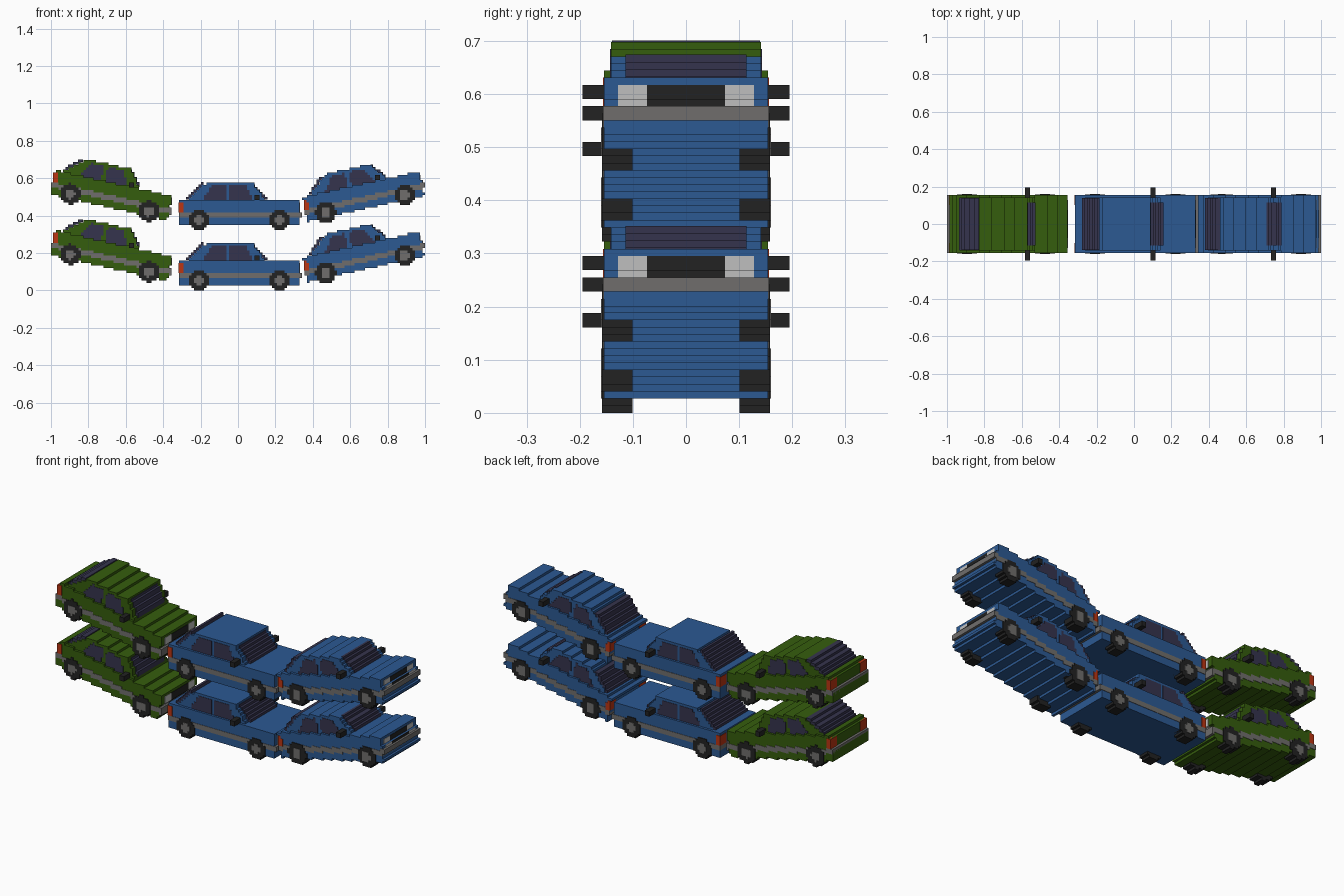
import bpy, bmesh, math

cube = bpy.data.objects.get("Cube")
if cube:
    bpy.data.objects.remove(cube, do_unlink=True)

V = 2 / 149            # block size
TIER = 24 * V          # height between the two rows of cars
TILT = math.radians(12.6)
PIVOT = (0.005, 0.054)  # midpoint of the axles


def material(name, rgb):
    m = bpy.data.materials.new(name)
    m.use_nodes = True
    m.diffuse_color = (*rgb, 1)
    bsdf = m.node_tree.nodes["Principled BSDF"]
    bsdf.inputs["Base Color"].default_value = (*rgb, 1)
    bsdf.inputs["Roughness"].default_value = 0.8
    return m


BLUE = material("blue paint", (0.025, 0.100, 0.290))
GREEN = material("green paint", (0.036, 0.110, 0.004))
GLASS = material("tinted glass", (0.036, 0.034, 0.075))
BLACK = material("black rubber", (0.016, 0.016, 0.016))
GREY = material("grey trim", (0.160, 0.155, 0.150))
WHITE = material("white lamp", (0.52, 0.52, 0.52))
RED = material("red lamp", (0.50, 0.035, 0.006))


def inside(x, z, outline):
    hit = False
    for (x1, z1), (x2, z2) in zip(outline, outline[1:] + outline[:1]):
        if (z1 > z) != (z2 > z) and x < (x2 - x1) * (z - z1) / (z2 - z1) + x1:
            hit = not hit
    return hit


def box(x0, x1, z0, z1):
    return [(x0, z0), (x1, z0), (x1, z1), (x0, z1)]


def disc(x, z, r):
    return [(x + r * math.cos(a * math.tau / 24), z + r * math.sin(a * math.tau / 24))
            for a in range(24)]


def stepped_part(name, outline, y0, y1, mat, place, push=(0, 0)):
    """Fill a tilted side outline with grid blocks and extrude it from y0 to y1."""
    cx, cz, ang = place
    c, s = math.cos(ang), math.sin(ang)
    pts = [(cx + (x - PIVOT[0]) * c - (z - PIVOT[1]) * s,
            cz + (x - PIVOT[0]) * s + (z - PIVOT[1]) * c) for x, z in outline]
    i0, i1 = (int(f((p[0] + 1) / V for p in pts)) for f in (min, max))
    k0, k1 = (int(f(p[1] / V for p in pts)) for f in (min, max))
    bm, grid = bmesh.new(), {}

    def corner(i, k):
        if (i, k) not in grid:
            grid[i, k] = bm.verts.new((i * V - 1 + push[0], y0, k * V + push[1]))
        return grid[i, k]

    for i in range(i0 - 1, i1 + 2):
        for k in range(k0 - 1, k1 + 2):
            if inside((i + 0.5) * V - 1, (k + 0.5) * V, pts):
                bm.faces.new([corner(i, k), corner(i + 1, k),
                              corner(i + 1, k + 1), corner(i, k + 1)])
    out = bmesh.ops.extrude_face_region(bm, geom=bm.faces[:], use_keep_orig=True)
    for v in out["geom"]:
        if isinstance(v, bmesh.types.BMVert):
            v.co.y = y1
    bmesh.ops.recalc_face_normals(bm, faces=bm.faces[:])
    bmesh.ops.dissolve_limit(bm, angle_limit=0.01, verts=bm.verts[:], edges=bm.edges[:])
    me = bpy.data.meshes.new(name)
    bm.to_mesh(me)
    bm.free()
    me.materials.append(mat)
    for tier in ("lower", "upper"):
        ob = bpy.data.objects.new(tier + "_" + name, me)
        ob.location.z = TIER if tier == "upper" else 0
        bpy.context.collection.objects.link(ob)


def car(label, paint, place):
    def part(name, outline, y0, y1, mat, push=(0, 0)):
        stepped_part(label + "_" + name, outline, y0, y1, mat, place, push)

    def both(name, outline, y0, y1, mat, push=(0, 0)):
        part("left_" + name, outline, y0, y1, mat, push)
        part("right_" + name, outline, -y1, -y0, mat, push)

    wide, roof = 11.5 * V, 10.5 * V
    e = 0.002
    # Painted shell: lower body and narrower cabin
    part("body", box(-0.315, 0.325, 0.027, 0.161), -wide, wide, paint)
    part("cabin", [(-0.27, 0.150), (0.145, 0.150), (0.145, 0.165), (0.075, 0.256),
                   (-0.165, 0.256), (-0.27, 0.165)], -roof, roof, paint)
    # Glass
    part("windshield", [(0.065, 0.240), (0.078, 0.248), (0.152, 0.165), (0.130, 0.160)],
         -8.5 * V, 8.5 * V, GLASS, (0.003, 0.003))
    part("rear_window", [(-0.180, 0.236), (-0.187, 0.250), (-0.283, 0.165), (-0.255, 0.160)],
         -roof + e, roof - e, GLASS, (-0.003, 0.003))
    both("rear_side_window", [(-0.190, 0.160), (-0.065, 0.160), (-0.065, 0.238),
                              (-0.140, 0.238)], roof - V, roof + e, GLASS)
    both("front_side_window", [(-0.045, 0.160), (0.078, 0.160), (0.040, 0.238),
                               (-0.045, 0.238)], roof - V, roof + e, GLASS)
    both("mirror", box(0.085, 0.113, 0.160, 0.188), roof - V, 14.5 * V, BLACK)
    # Trim belt with the front bumper
    part("belt", box(-0.317, 0.342, 0.066, 0.094), -wide - e, wide + e, GREY)
    # Lamps and grille
    part("grille", box(0.300, 0.325, 0.094, 0.148), -5.5 * V, 5.5 * V, BLACK, (e, 0))
    both("headlight", box(0.300, 0.325, 0.094, 0.148), 5.5 * V, 9.5 * V, WHITE, (e, 0))
    both("tail_light", box(-0.315, -0.290, 0.094, 0.148), 7.5 * V, wide + e, RED, (-e, 0))
    # Wheels
    for end, x in (("rear", -0.21), ("front", 0.22)):
        both(end + "_wheel", disc(x, 0.054, 0.0555), 7.5 * V, wide + 2 * e, BLACK)
        both(end + "_hub", disc(x, 0.054, 0.027), 9.5 * V, wide + 3 * e, GREY)


car("middle_car", BLUE, (0.005, 0.054, 0))
car("front_car", BLUE, (0.68, 0.141, TILT))
car("rear_car", GREEN, (-0.687, 0.147, -TILT))
